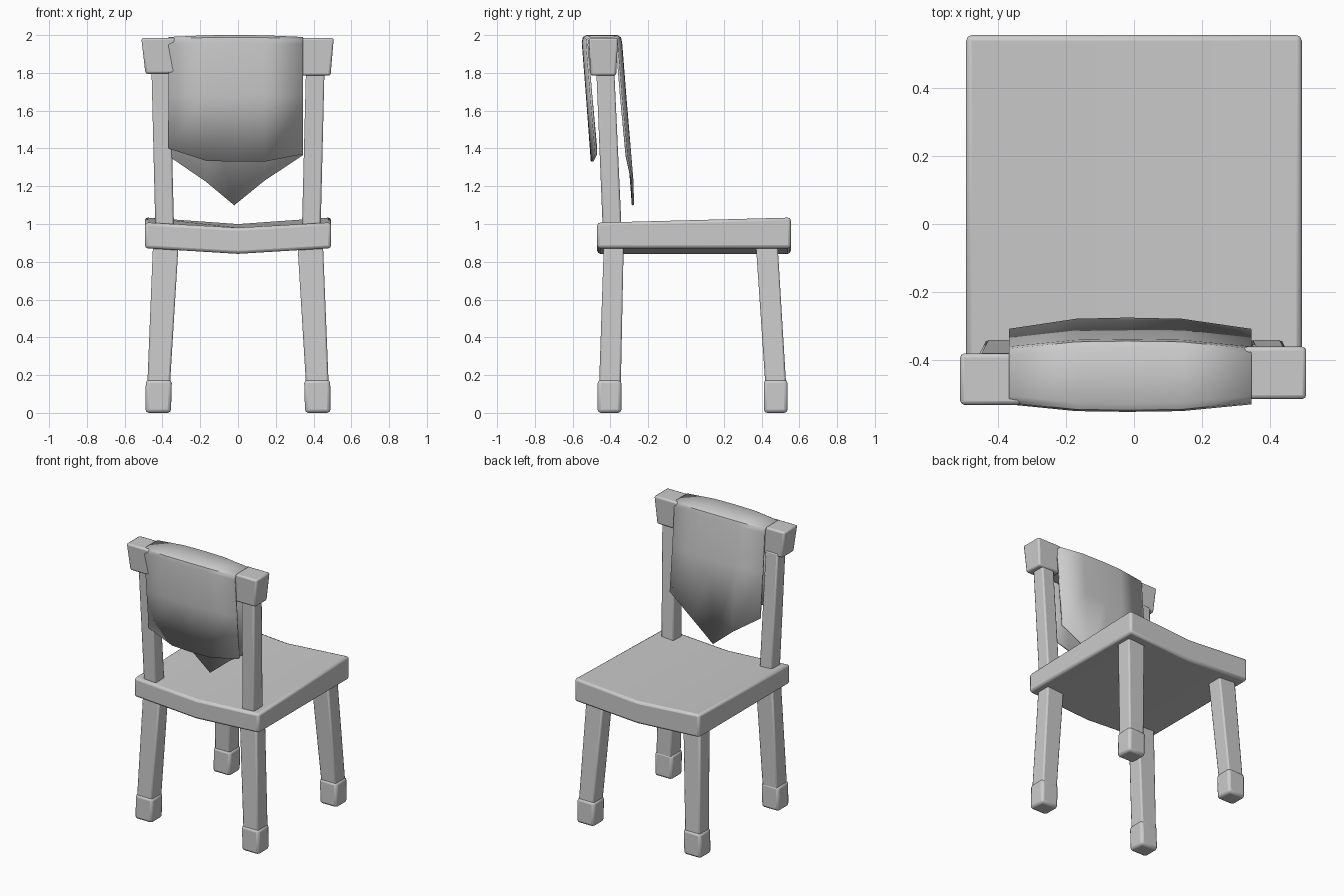
import bpy
import bmesh
import math

cube = bpy.data.objects.get("Cube")
if cube:
    bpy.data.objects.remove(cube, do_unlink=True)

grey = bpy.data.materials.new("plain grey")
grey.use_nodes = True
COLOUR = (0.6, 0.6, 0.6, 1)
grey.diffuse_color = COLOUR
grey.node_tree.nodes["Principled BSDF"].inputs["Base Color"].default_value = COLOUR


def finish(name, bm, bevel=0.0, thickness=0.0):
    """Turn a bmesh into a shaded object with optional thickness and rounded edges."""
    bmesh.ops.recalc_face_normals(bm, faces=bm.faces)
    mesh = bpy.data.meshes.new(name)
    bm.to_mesh(mesh)
    bm.free()
    mesh.materials.append(grey)
    obj = bpy.data.objects.new(name, mesh)
    bpy.context.collection.objects.link(obj)
    if thickness:
        mod = obj.modifiers.new("Thickness", "SOLIDIFY")
        mod.thickness = thickness
        mod.offset = -1
    if bevel:
        mod = obj.modifiers.new("Rounded edges", "BEVEL")
        mod.width = bevel
        mod.segments = 2
        mod.limit_method = "ANGLE"
        mod.angle_limit = math.radians(35)
    bpy.ops.object.select_all(action="DESELECT")
    obj.select_set(True)
    bpy.context.view_layer.objects.active = obj
    bpy.ops.object.shade_smooth_by_angle(angle=math.radians(40))
    return obj


def loft(name, loops, bevel):
    """Bridge two matching outlines and cap both ends."""
    bm = bmesh.new()
    a, b = [[bm.verts.new(p) for p in loop] for loop in loops]
    n = len(a)
    for i in range(n):
        j = (i + 1) % n
        bm.faces.new((a[i], a[j], b[j], b[i]))
    bm.faces.new(a)
    bm.faces.new(b)
    return finish(name, bm, bevel)


def post(name, side, low, high, bevel=0.01):
    """Tapered block; each end is (inner x, outer x, back y, front y, z)."""
    def ring(x0, x1, y0, y1, z):
        return [(side * x, y, z) for x, y in ((x0, y0), (x1, y0), (x1, y1), (x0, y1))]
    return loft(name, (ring(*low), ring(*high)), bevel)


# Legs, feet and back posts
for side, label in ((-1, "right"), (1, "left")):
    post(f"{label}_rear_leg", side, (.36, .48, -.46, -.345, .15), (.315, .45, -.435, -.33, .89))
    post(f"{label}_front_leg", side, (.36, .48, .42, .53, .15), (.315, .45, .37, .485, .89))
    for end, y in (("rear", -.405), ("front", .475)):
        post(f"{label}_{end}_foot", side, (.355, .49, y - .063, y + .063, 0),
             (.35, .488, y - .063, y + .063, .175), .018)
    post(f"{label}_back_post", side, (.338, .437, -.44, -.34, .95), (.36, .458, -.475, -.38, 1.82))

# Blocks at the ends of the top rail, slightly uneven
post("right_rail_end", -1, (.33, .49, -.52, -.385, 1.795), (.33, .512, -.532, -.38, 1.985), .012)
post("left_rail_end", 1, (.32, .49, -.505, -.37, 1.785), (.32, .507, -.515, -.36, 1.985), .012)
post("top_rail", 1, (-.34, .33, -.505, -.385, 1.8), (-.34, .33, -.515, -.375, 1.97))


# Seat dipping towards its centre line
def seat_outline(y, edge_top, mid_top):
    return [(-.493, y, .872), (0, y, .842), (.493, y, .872),
            (.493, y, edge_top), (0, y, mid_top), (-.493, y, edge_top)]


loft("seat", (seat_outline(-.47, 1.008, .98), seat_outline(.555, 1.035, 1.0)), .016)

# Cloth draped over the rail: column = x, bulge, rear hem z, front hem z
columns = [(-.368, 0, 1.40, 1.36), (-.17, .9, 1.335, 1.225), (-.02, 1, 1.33, 1.10),
           (.14, .9, 1.33, 1.23), (.345, 0, 1.37, 1.365)]
bm = bmesh.new()
rows = []
for x, bulge, rear, front in columns:
    b = .022 * bulge
    top = 1.99 + .01 * bulge
    path = [(-.482 - b, rear), (-.508 - b, 1.68), (-.53 - b, top - .04), (-.525 - b, top - .012),
            (-.505 - b, top), (-.385 + b, top), (-.366 + b, top - .012), (-.36 + b, top - .04),
            (-.338 + b, 1.68), (-.308 + b * 1.5, front)]
    rows.append([bm.verts.new((x, y, z)) for y, z in path])
for r, s in zip(rows, rows[1:]):
    for i in range(len(r) - 1):
        bm.faces.new((r[i], r[i + 1], s[i + 1], s[i]))
bmesh.ops.recalc_face_normals(bm, faces=bm.faces)
if sum(f.normal.z for f in bm.faces) < 0:
    bmesh.ops.reverse_faces(bm, faces=bm.faces)
finish("draped_cloth", bm, thickness=.012)
